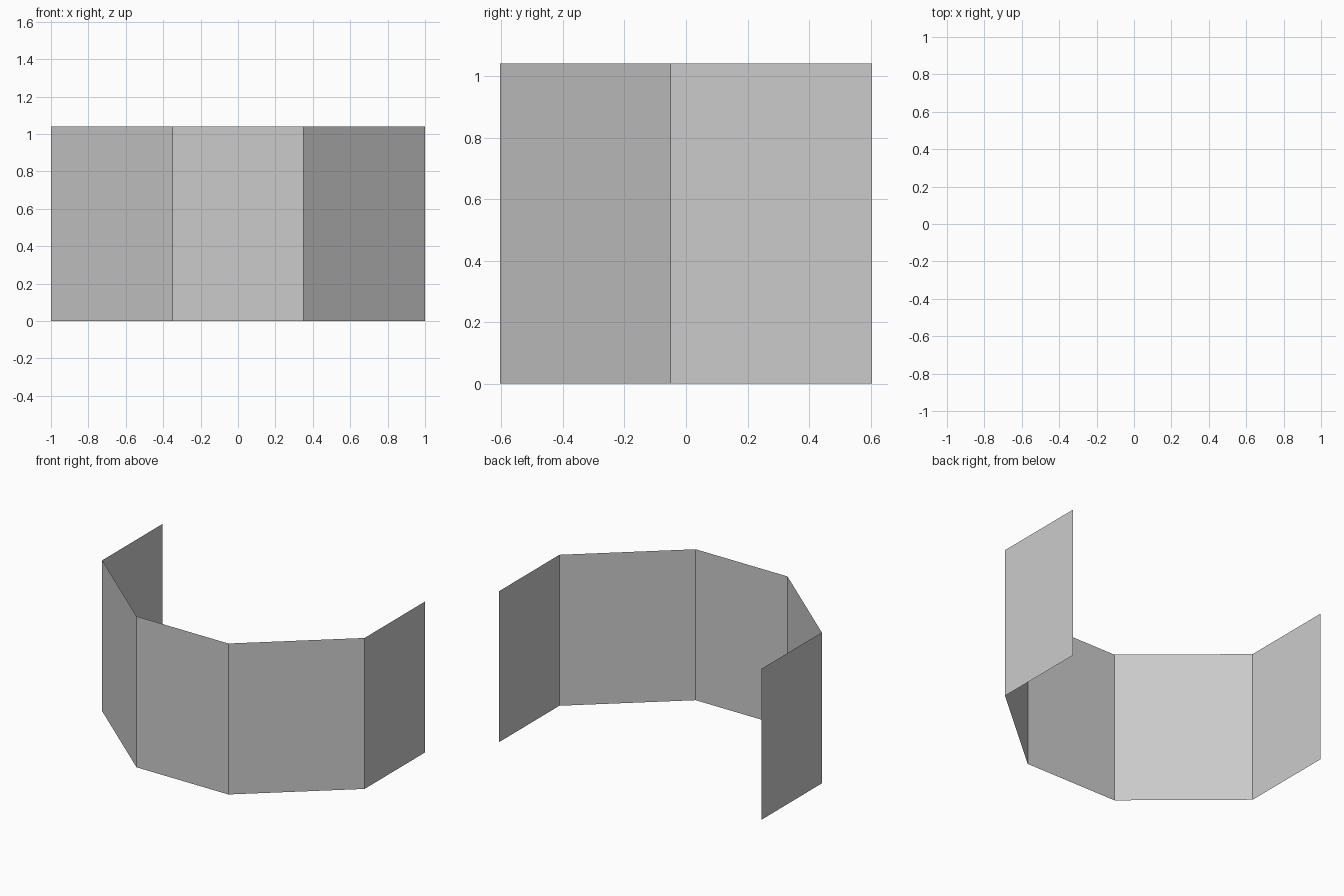
import bpy
import bmesh

cube = bpy.data.objects.get("Cube")
if cube:
    bpy.data.objects.remove(cube, do_unlink=True)

HEIGHT = 1.04

# Plain grey finish
grey = bpy.data.materials.new("plain_grey")
grey.use_nodes = True
colour = (0.6, 0.6, 0.6, 1)
grey.diffuse_color = colour
grey.node_tree.nodes["Principled BSDF"].inputs["Base Color"].default_value = colour

# Footprint of the folded screen: one half, mirrored to the other side
half = [(0.35, -0.605), (1.0, -0.05), (1.0, 0.605)]
footprint = [(-x, y) for x, y in reversed(half)] + half

# Folded sheet: the footprint line raised straight up
bm = bmesh.new()
verts = [bm.verts.new((x, y, 0)) for x, y in footprint]
edges = [bm.edges.new(pair) for pair in zip(verts, verts[1:])]
raised = bmesh.ops.extrude_edge_only(bm, edges=edges)["geom"]
top = [v for v in raised if isinstance(v, bmesh.types.BMVert)]
bmesh.ops.translate(bm, verts=top, vec=(0, 0, HEIGHT))

# Point the middle panel, and with it the whole sheet, outward to the front
bmesh.ops.recalc_face_normals(bm, faces=bm.faces[:])
bm.normal_update()
middle = min(bm.faces, key=lambda f: f.calc_center_median().y)
if middle.normal.y > 0:
    bmesh.ops.reverse_faces(bm, faces=bm.faces[:])

mesh = bpy.data.meshes.new("folding_screen")
bm.to_mesh(mesh)
bm.free()
mesh.materials.append(grey)
screen = bpy.data.objects.new("folding_screen", mesh)
bpy.context.collection.objects.link(screen)
